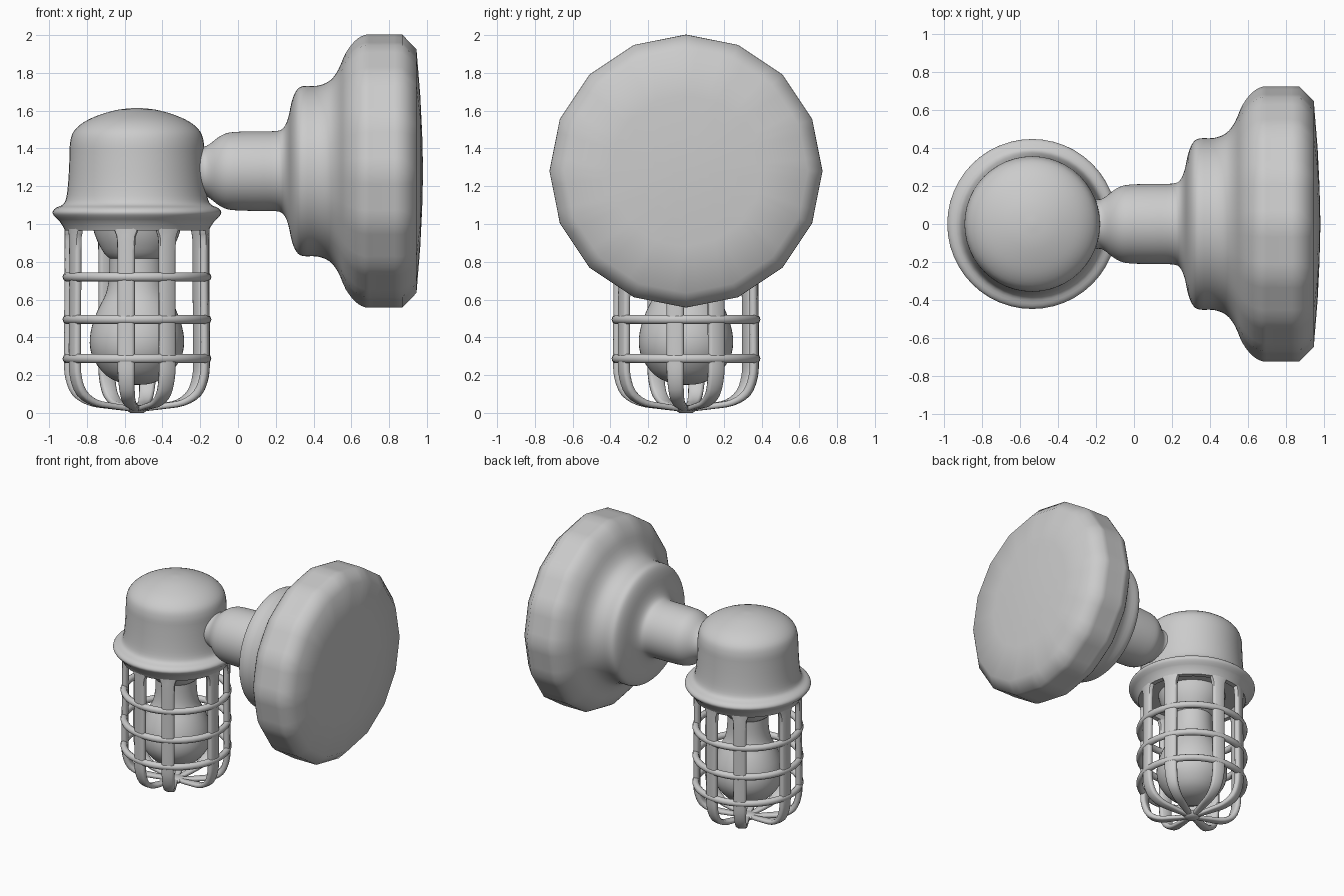
import bpy, bmesh
from math import sin, cos, pi, radians
from mathutils import Vector

if "Cube" in bpy.data.objects:
    bpy.data.objects.remove(bpy.data.objects["Cube"])

CX = -0.535   # lamp axis
AZ = 1.28     # wall arm axis height


def smooth_path(pts, n=3):
    """Catmull-Rom resampling of a short point list."""
    p = [Vector(q) for q in pts]
    out = []
    for i in range(len(p) - 1):
        a, b, c, d = p[max(i - 1, 0)], p[i], p[i + 1], p[min(i + 2, len(p) - 1)]
        for k in range(n):
            t = k / n
            out.append(0.5 * (2 * b + (c - a) * t + (2 * a - 5 * b + 4 * c - d) * t * t
                              + (3 * b - a - 3 * c + d) * t ** 3))
    return out + [p[-1]]


def skin(name, rows, close_rows=False, caps=False, angle=50):
    """Bridge equal closed loops of points into a surface."""
    bm = bmesh.new()
    vr = [[bm.verts.new(c) for c in row] for row in rows]
    n = len(vr[0])
    pairs = list(zip(vr, vr[1:])) + ([(vr[-1], vr[0])] if close_rows else [])
    for a, b in pairs:
        for j in range(n):
            bm.faces.new((a[j], a[(j + 1) % n], b[(j + 1) % n], b[j]))
    if caps:
        bm.faces.new(vr[0])
        bm.faces.new(vr[-1])
    bmesh.ops.remove_doubles(bm, verts=bm.verts, dist=1e-5)
    bmesh.ops.recalc_face_normals(bm, faces=bm.faces)
    me = bpy.data.meshes.new(name)
    bm.to_mesh(me)
    bm.free()
    ob = bpy.data.objects.new(name, me)
    bpy.context.collection.objects.link(ob)
    bpy.ops.object.select_all(action='DESELECT')
    ob.select_set(True)
    bpy.context.view_layer.objects.active = ob
    bpy.ops.object.shade_smooth_by_angle(angle=radians(angle))
    return ob


def lathe_z(name, prof, seg=48, close=False):
    rows = [[(CX + r * cos(2 * pi * j / seg), r * sin(2 * pi * j / seg), z)
             for j in range(seg)] for r, z in prof]
    return skin(name, rows, close_rows=close)


# Domed cap with flared rim
lathe_z("lamp_cap", smooth_path([
    (0, 1.615), (0.1, 1.605), (0.2, 1.577), (0.28, 1.54), (0.335, 1.49), (0.354, 1.43),
    (0.357, 1.36), (0.362, 1.25), (0.372, 1.15), (0.39, 1.105), (0.43, 1.085),
    (0.446, 1.065), (0.44, 1.045), (0.41, 1.015)])
    + [Vector(q) for q in [(0.39, 0.985), (0.38, 0.965), (0.345, 0.965), (0.335, 1.0), (0, 1.0)]])

# Bulb socket and bulb
lathe_z("bulb_socket", smooth_path([
    (0.24, 1.01), (0.225, 0.95), (0.2, 0.89), (0.16, 0.83), (0.1, 0.8), (0, 0.795)]))
lathe_z("bulb", smooth_path([
    (0, 0.148), (0.08, 0.157), (0.165, 0.2), (0.23, 0.285), (0.25, 0.37), (0.238, 0.46),
    (0.205, 0.55), (0.165, 0.63), (0.148, 0.72), (0.145, 0.84)]))

# Cage hoops
for i, z in enumerate((0.72, 0.495, 0.287)):
    lathe_z(f"cage_hoop_{i + 1}",
            [(0.37 + 0.024 * cos(a * pi / 5), z + 0.025 * sin(a * pi / 5)) for a in range(10)],
            close=True)

# Cage bars: (radius, height, half width), straight then curling in underneath
BAR = smooth_path([
    (0.362, 1.0, 0.072), (0.362, 0.955, 0.06), (0.363, 0.91, 0.049), (0.363, 0.72, 0.047),
    (0.365, 0.495, 0.047), (0.366, 0.29, 0.047), (0.36, 0.19, 0.045), (0.325, 0.105, 0.04),
    (0.25, 0.055, 0.034), (0.15, 0.037, 0.028), (0.03, 0.022, 0.018)])


def cage_bar(name, ang):
    out = Vector((sin(ang), -cos(ang), 0))
    side = Vector((cos(ang), sin(ang), 0))
    rows = []
    for i, q in enumerate(BAR):
        d = BAR[min(i + 1, len(BAR) - 1)] - BAR[max(i - 1, 0)]
        nrm = (out * -d.y + Vector((0, 0, d.x))).normalized()
        c = Vector((CX, 0, q.y)) + out * q.x
        th = 0.022 if q.y > 0.1 else 0.012 + 0.1 * q.y
        row = []
        for k in range(12):
            u, v = cos(k * pi / 6), sin(k * pi / 6)
            u = abs(u) ** 0.6 * (1 if u > 0 else -1)
            v = abs(v) ** 0.6 * (1 if v > 0 else -1)
            row.append(c + side * (q.z * u) + nrm * (th * v))
        rows.append(row)
    skin(name, rows, caps=True)


for i in range(4):
    for j, a in enumerate((-9, 26)):
        cage_bar(f"cage_bar_{2 * i + j + 1}", radians(a + 90 * i))

# Hub where the bars meet
lathe_z("cage_hub", [(0, 0.042), (0.045, 0.04), (0.065, 0.028), (0.05, 0.01), (0.035, 0), (0, 0)], 24)

# Wall arm and plate: (x, radius, facet), facet 1 = sixteen-sided outline
ARM = smooth_path([
    (-0.26, 0.15, 0), (-0.19, 0.13, 0), (-0.155, 0.14, 0), (-0.11, 0.175, 0), (-0.07, 0.197, 0),
    (-0.02, 0.207, 0), (0.1, 0.211, 0), (0.2, 0.212, 0), (0.24, 0.228, 0), (0.265, 0.28, 0),
    (0.285, 0.37, 0), (0.31, 0.428, 0), (0.345, 0.45, 0), (0.42, 0.452, 0), (0.485, 0.478, 0.1),
    (0.53, 0.535, 0.3), (0.57, 0.625, 0.6), (0.62, 0.69, 0.9), (0.67, 0.72, 1), (0.72, 0.722, 1),
    (0.87, 0.722, 1)])
ARM += [Vector(q) for q in [(0.945, 0.645, 1), (0.965, 0.4, 1), (0.975, 0.2, 1), (0.98, 0, 1)]]
SEG = 64
rows = []
for x, r, f in ARM:
    row = []
    for j in range(SEG):
        t = 2 * pi * j / SEG
        k = cos(pi / 16) / cos(t % (pi / 8) - pi / 16)
        rr = r * (1 + min(max(f, 0), 1) * (k - 1))
        row.append((x, rr * cos(t), AZ + rr * sin(t)))
    rows.append(row)
skin("wall_arm_and_plate", rows)
